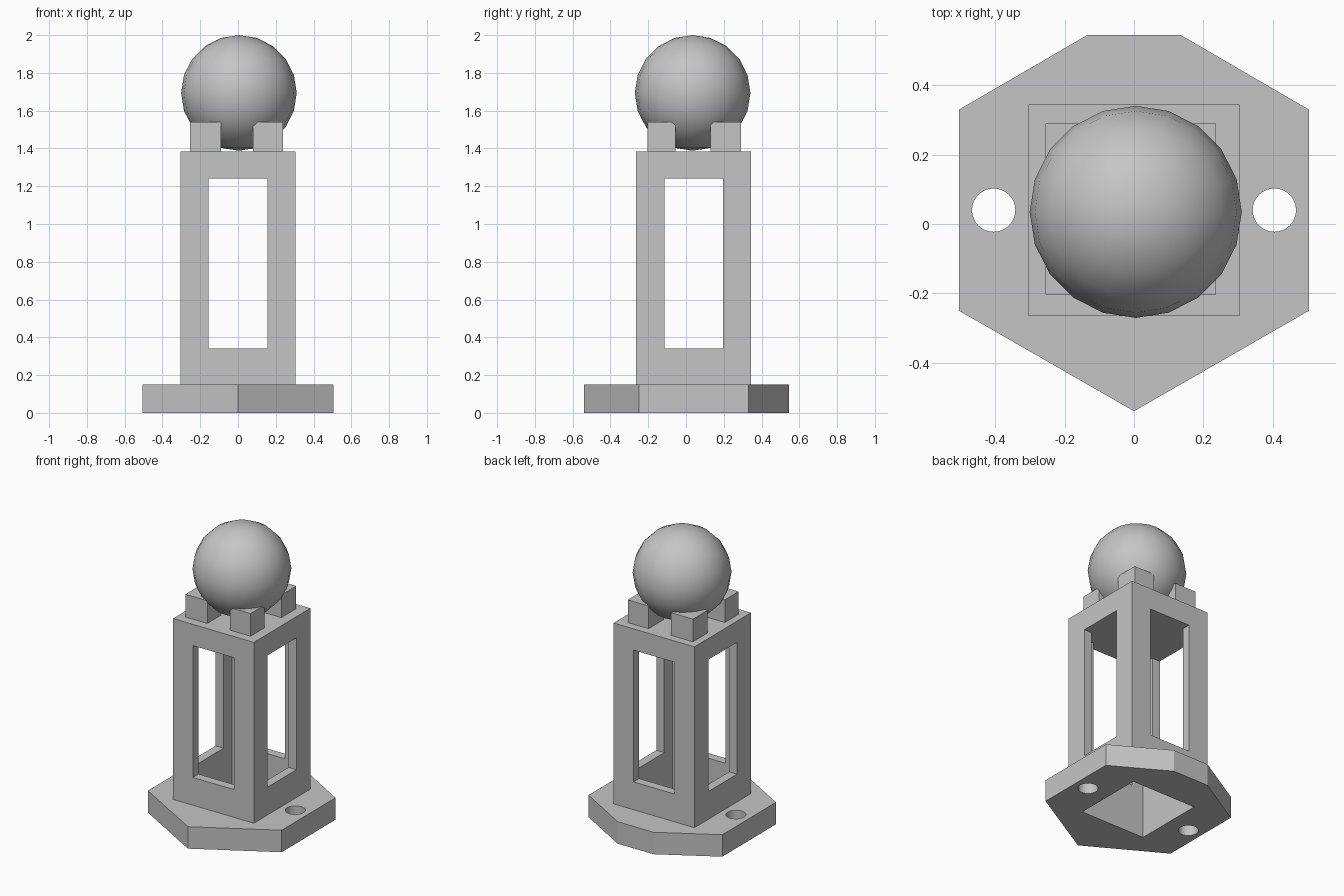
import bpy, bmesh
from mathutils import Matrix, Vector

cube = bpy.data.objects.get("Cube")
if cube:
    bpy.data.objects.remove(cube, do_unlink=True)

grey = bpy.data.materials.new("plain grey")
grey.use_nodes = True
GREY = (0.56, 0.56, 0.56, 1)
grey.diffuse_color = GREY
grey.node_tree.nodes["Principled BSDF"].inputs["Base Color"].default_value = GREY

CY = 0.04           # shared axis of base and tower
BASE_TOP, TOWER_TOP = 0.15, 1.385
SILL, LINTEL = 0.34, 1.24


def make(name, bm):
    bmesh.ops.recalc_face_normals(bm, faces=bm.faces)
    mesh = bpy.data.meshes.new(name)
    bm.to_mesh(mesh)
    bm.free()
    mesh.materials.append(grey)
    obj = bpy.data.objects.new(name, mesh)
    bpy.context.collection.objects.link(obj)
    return obj


def box(name, low, high):
    low, high = Vector(low), Vector(high)
    bm = bmesh.new()
    bmesh.ops.create_cube(bm, size=1, matrix=Matrix.Translation((low + high) / 2)
                          @ Matrix.Diagonal((*(high - low), 1)))
    return make(name, bm)


def cut(target, cutter):
    cutter.hide_render = True
    mod = target.modifiers.new("cut", 'BOOLEAN')
    mod.operation, mod.solver, mod.object = 'DIFFERENCE', 'EXACT', cutter
    bpy.context.view_layer.objects.active = target
    bpy.ops.object.modifier_apply(modifier=mod.name)
    bpy.data.objects.remove(cutter, do_unlink=True)


# Hexagonal base plate with its rear point trimmed off
outline = [(0, -0.54), (0.505, -0.25), (0.505, 0.33), (0.135, 0.545),
           (-0.135, 0.545), (-0.505, 0.33), (-0.505, -0.25)]
bm = bmesh.new()
face = bm.faces.new([bm.verts.new((x, y, 0)) for x, y in outline])
top = bmesh.ops.extrude_face_region(bm, geom=[face])["geom"]
bmesh.ops.translate(bm, vec=(0, 0, BASE_TOP),
                    verts=[v for v in top if isinstance(v, bmesh.types.BMVert)])
base = make("base_plate", bm)

# Square opening and two round mounting holes
INNER = 0.245
cut(base, box("opening_cutter", (-INNER, CY - INNER, -0.1), (INNER, CY + INNER, 0.3)))
for side in (-1, 1):
    bm = bmesh.new()
    bmesh.ops.create_cone(bm, cap_ends=True, segments=32, radius1=0.0625, radius2=0.0625,
                          depth=0.6, matrix=Matrix.Translation((side * 0.405, CY, 0)))
    cut(base, make("hole_cutter", bm))

# Hollow tower with a window in every side
OUTER, WIN = 0.305, 0.155
tower = box("tower", (-OUTER, CY - OUTER, BASE_TOP), (OUTER, CY + OUTER, TOWER_TOP))
cut(tower, box("cavity_cutter", (-INNER, CY - INNER, 0), (INNER, CY + INNER, LINTEL)))
cut(tower, box("window_cutter", (-WIN, CY - 0.5, SILL), (WIN, CY + 0.5, LINTEL)))
cut(tower, box("window_cutter", (-0.5, CY - WIN, SILL), (0.5, CY + WIN, LINTEL)))

# Four studs that cradle the ball
for xname, x0, x1 in (("right", -0.255, -0.09), ("left", 0.08, 0.237)):
    for yname, y0, y1 in (("front", -0.203, -0.055), ("back", 0.13, 0.29)):
        box(f"stud_{yname}_{xname}", (x0, y0, TOWER_TOP), (x1, y1, 1.54))

# Smooth ball on top
bm = bmesh.new()
bmesh.ops.create_uvsphere(bm, u_segments=20, v_segments=10, radius=0.306,
                          matrix=Matrix.Translation((0.005, 0.035, 1.694)))
ball = make("ball", bm)
ball.data.shade_smooth()
